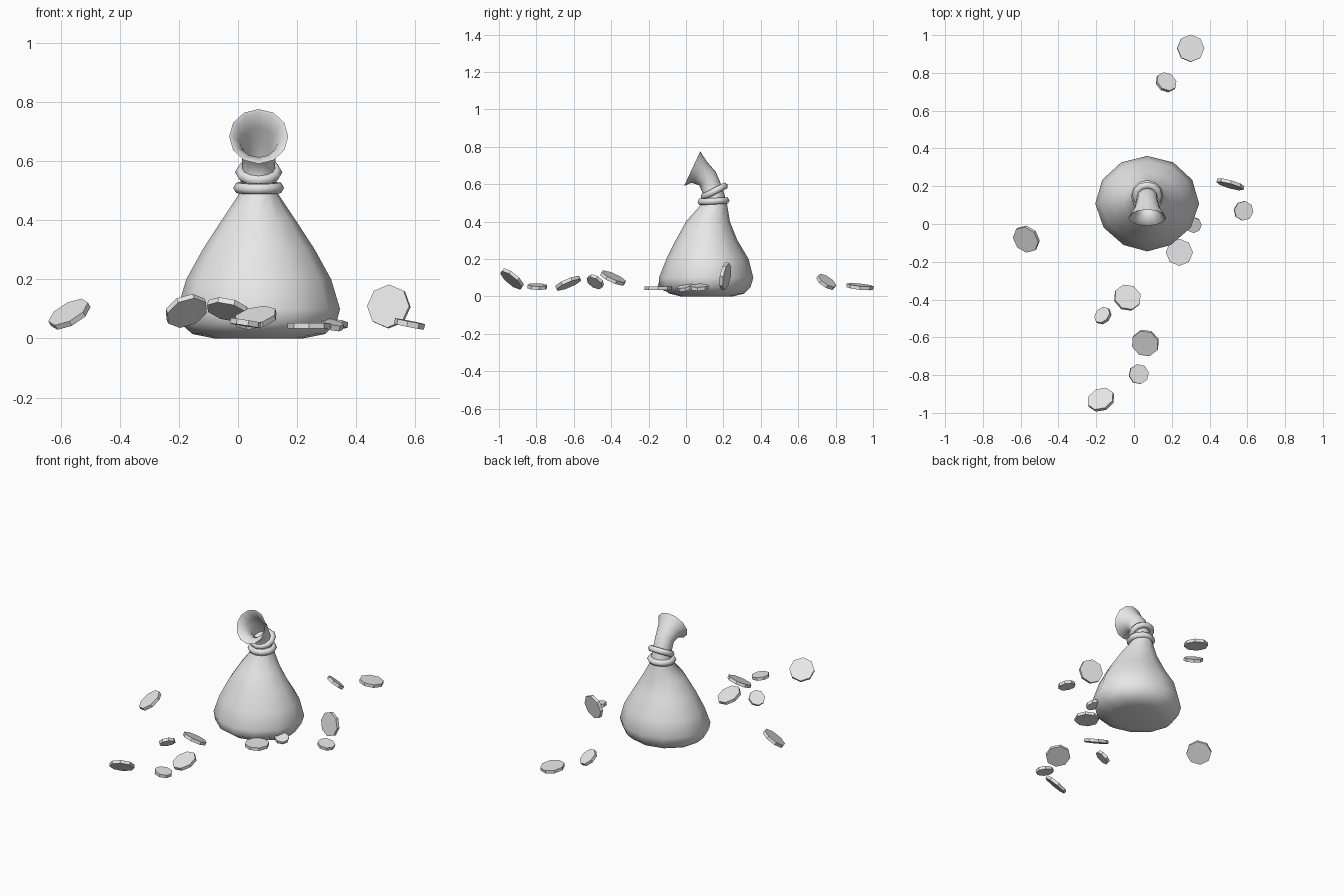
import bpy, bmesh, math
from mathutils import Vector

if "Cube" in bpy.data.objects:
    bpy.data.objects.remove(bpy.data.objects["Cube"], do_unlink=True)

grey = bpy.data.materials.new("light_grey")
grey.use_nodes = True
colour = (0.8, 0.8, 0.8, 1)
grey.diffuse_color = colour
grey.node_tree.nodes["Principled BSDF"].inputs["Base Color"].default_value = colour

CENTRE_X = 0.07
SIDES = 12


def smooth(obj, angle):
    bpy.ops.object.select_all(action="DESELECT")
    obj.select_set(True)
    bpy.context.view_layer.objects.active = obj
    bpy.ops.object.shade_smooth_by_angle(angle=math.radians(angle))


def ring(bm, y, z, rx, ry, tilt=0, taper=0):
    """Add one loop of vertices, tilted about x and narrowed towards the front."""
    t = math.radians(tilt)
    loop = []
    for i in range(SIDES):
        a = math.tau * i / SIDES
        c, s = math.cos(a), math.sin(a)
        narrow = 1 - taper * s * s if s < 0 else 1
        loop.append(bm.verts.new((CENTRE_X + rx * c * narrow,
                                  y + ry * s * math.cos(t),
                                  z + ry * s * math.sin(t))))
    return loop


# Sack body: height, half width, front y, back y
BODY = [(0.0, 0.15, -0.03, 0.25), (0.015, 0.225, -0.09, 0.31),
        (0.05, 0.262, -0.14, 0.345), (0.1, 0.275, -0.145, 0.36),
        (0.2, 0.245, -0.105, 0.335), (0.3, 0.19, -0.055, 0.275),
        (0.4, 0.125, 0.0, 0.235), (0.49, 0.065, 0.08, 0.22)]
# Bent neck, flared mouth and hollow inside: y, z, half width, radius, tilt
NECK = [(0.145, 0.56, 0.055, 0.055, 20), (0.115, 0.63, 0.057, 0.057, 40),
        (0.07, 0.665, 0.073, 0.07, 55), (0.033, 0.683, 0.1, 0.102, 65),
        (0.037, 0.682, 0.09, 0.092, 65), (0.074, 0.662, 0.064, 0.06, 55),
        (0.115, 0.63, 0.048, 0.047, 40), (0.14, 0.58, 0.045, 0.045, 20)]

bm = bmesh.new()
loops = [ring(bm, (f + b) / 2, z, rx, (b - f) / 2, 0, 0.12) for z, rx, f, b in BODY]
loops += [ring(bm, *n) for n in NECK]
for low, high in zip(loops, loops[1:]):
    for i in range(SIDES):
        j = (i + 1) % SIDES
        bm.faces.new((low[i], low[j], high[j], high[i]))
bm.faces.new(loops[0][::-1])
bm.faces.new(loops[-1])
mesh = bpy.data.meshes.new("sack")
bm.to_mesh(mesh)
bm.free()
mesh.materials.append(grey)
sack = bpy.data.objects.new("sack", mesh)
bpy.context.collection.objects.link(sack)
smooth(sack, 65)

# Two cord loops tied round the neck
for name, y, z, radius, tilt in (("lower_cord", 0.147, 0.509, 0.066, 3),
                                 ("upper_cord", 0.152, 0.562, 0.06, 27)):
    bpy.ops.mesh.primitive_torus_add(
        major_segments=SIDES, minor_segments=6, major_radius=radius,
        minor_radius=0.02, location=(CENTRE_X, y, z),
        rotation=(math.radians(tilt), 0, 0))
    cord = bpy.context.object
    cord.name = name
    cord.data.materials.append(grey)
    smooth(cord, 80)

# Scattered eight-sided coins: centre, radius, facing direction
COINS = [((0.30, 0.93, 0.052), 0.072, (0.1, 0.1, 1)),
         ((0.17, 0.75, 0.078), 0.057, (0.35, 0.5, 0.75)),
         ((0.51, 0.21, 0.108), 0.074, (-0.27, -0.94, 0.17)),
         ((0.58, 0.07, 0.049), 0.052, (0.2, -0.03, 1)),
         ((0.315, -0.005, 0.047), 0.042, (0.25, -0.25, 1)),
         ((0.24, -0.15, 0.043), 0.072, (0, 0, 1)),
         ((-0.57, -0.08, 0.082), 0.075, (-0.45, -0.4, 0.8)),
         ((-0.035, -0.39, 0.098), 0.073, (0.22, 0.4, 0.9)),
         ((-0.165, -0.485, 0.078), 0.048, (-0.5, 0.45, 0.7)),
         ((0.06, -0.63, 0.07), 0.074, (-0.2, -0.38, 0.9)),
         ((0.025, -0.795, 0.052), 0.053, (0.16, 0.03, 1)),
         ((-0.175, -0.93, 0.093), 0.074, (-0.3, 0.6, 0.72))]
for number, (place, radius, facing) in enumerate(COINS, 1):
    bpy.ops.mesh.primitive_cylinder_add(vertices=8, radius=radius, depth=0.019,
                                        location=place)
    coin = bpy.context.object
    coin.name = f"coin_{number}"
    coin.rotation_euler = Vector(facing).to_track_quat("Z", "Y").to_euler()
    coin.data.materials.append(grey)
